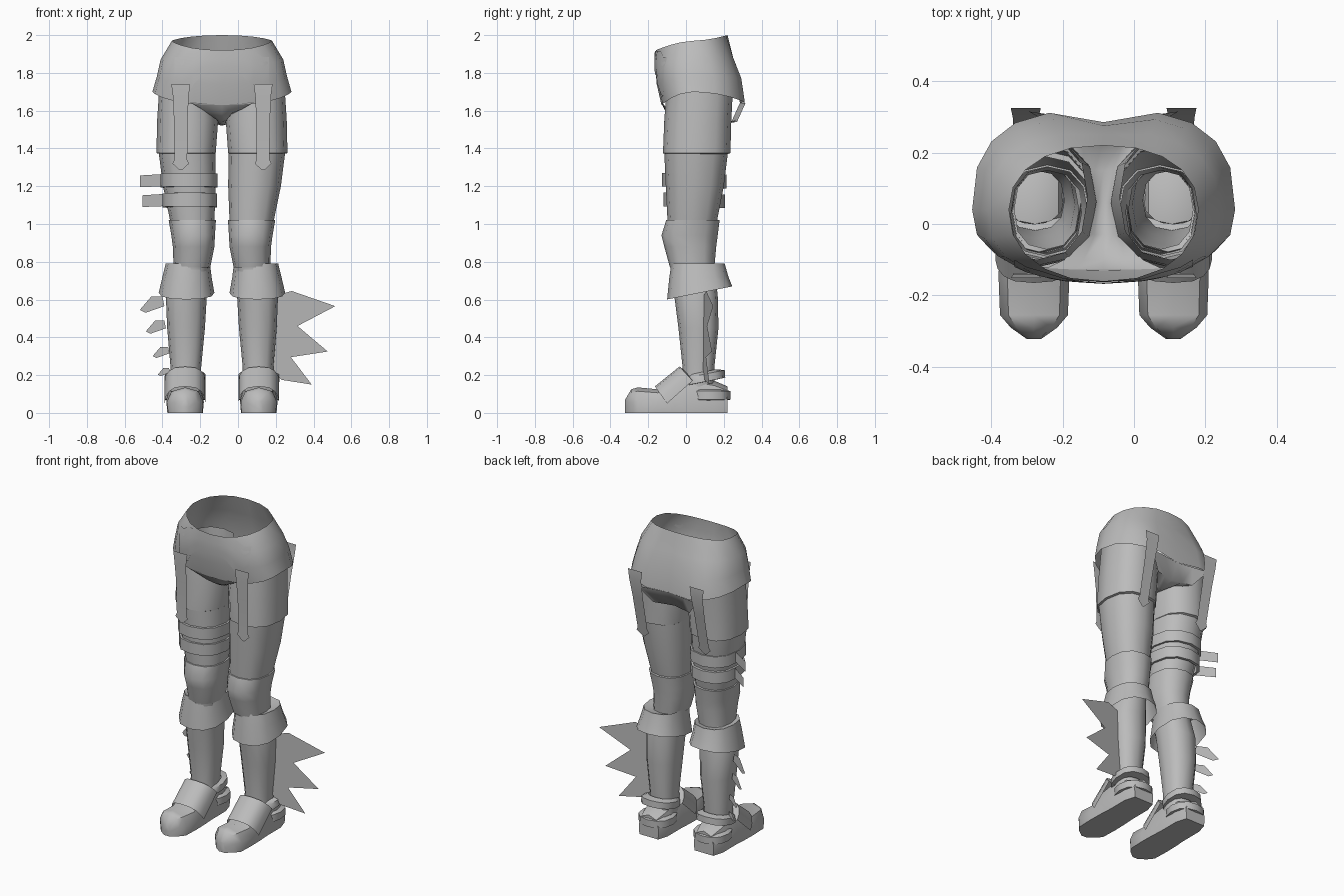
import bpy, bmesh, math
from mathutils import Vector
from mathutils.bvhtree import BVHTree

CX = -0.085                                   # body centre line
grey = bpy.data.materials.new("plain_grey")
grey.diffuse_color = (0.5, 0.5, 0.5, 1)


def make(name, verts, faces, angle=45):
    me = bpy.data.meshes.new(name)
    bm = bmesh.new()
    vs = [bm.verts.new(v) for v in verts]
    for f in faces:
        bm.faces.new([vs[i] for i in f])
    bmesh.ops.recalc_face_normals(bm, faces=bm.faces)
    bm.to_mesh(me)
    bm.free()
    ob = bpy.data.objects.new(name, me)
    bpy.context.collection.objects.link(ob)
    me.materials.append(grey)
    bpy.ops.object.select_all(action='DESELECT')
    ob.select_set(True)
    bpy.context.view_layer.objects.active = ob
    bpy.ops.object.shade_smooth_by_angle(angle=math.radians(angle))
    return ob


def grid(name, rows, closed=False, caps=False, angle=45):
    """Skin rows of equal length with quads."""
    n = len(rows[0])
    faces = []
    for r in range(len(rows) - 1):
        for i in range(n if closed else n - 1):
            j = (i + 1) % n
            faces.append((r * n + i, r * n + j, (r + 1) * n + j, (r + 1) * n + i))
    if caps:
        faces += [tuple(range(n)), tuple(range((len(rows) - 1) * n, len(rows) * n))]
    return make(name, [v for row in rows for v in row], faces, angle)


def spow(v, e):
    return math.copysign(abs(v) ** e, v)


def ring(s, z, u0, u1, y0, y1, tilt=0, n=12, e=0.85):
    """Rounded section between u0..u1 from the centre line and y0..y1."""
    out = []
    for i in range(n):
        a = 2 * math.pi * i / n
        y = (y0 + y1) / 2 + (y1 - y0) / 2 * spow(math.sin(a), e)
        u = (u0 + u1) / 2 + (u1 - u0) / 2 * spow(math.cos(a), e)
        out.append((CX + s * u, y, z + tilt * (y - (y0 + y1) / 2)))
    return out


def tube(name, s, rings, **kw):
    return grid(name, [ring(s, *r) for r in rings], closed=True, **kw)


def plate(name, pts):
    return make(name, pts, [tuple(range(len(pts)))])


# Pelvis shell: waist, hips and flared lower border
def pelvis_row(rx, y0, y1, zf, zs, zb, dent, e):
    row = []
    for i in range(20):
        a = 2 * math.pi * i / 20
        c, sn = spow(math.cos(a), e), spow(math.sin(a), e)
        y = 0.04 + ((y1 - 0.04) if sn > 0 else (0.04 - y0)) * sn
        if sn > 0:
            y -= dent * max(0, 1 - abs(c) / 0.45)
        z = zs + ((zb if sn > 0 else zf) - zs) * abs(math.sin(a)) ** 1.5
        row.append((CX + rx * c, y, z))
    return row


pelvis = grid("pelvis", [
    pelvis_row(0.265, -0.16, 0.22, 1.92, 1.97, 2.0, 0.0, 0.9),
    pelvis_row(0.325, -0.163, 0.26, 1.84, 1.87, 1.88, 0.01, 0.8),
    pelvis_row(0.345, -0.155, 0.305, 1.74, 1.78, 1.77, 0.03, 0.75),
    pelvis_row(0.368, -0.13, 0.325, 1.63, 1.70, 1.64, 0.04, 0.75)], closed=True)

# Crotch saddle: y, height, half width, edge lift
rows = []
for y, z, w, lift in [(-0.128, 1.635, 0.17, 0.01), (-0.10, 1.58, 0.11, 0.03),
                      (-0.03, 1.54, 0.05, 0.04), (0.06, 1.525, 0.035, 0.04),
                      (0.15, 1.52, 0.05, 0.03), (0.24, 1.54, 0.13, 0.0),
                      (0.285, 1.64, 0.21, 0.0)]:
    rows.append([(CX + w * t, y + (0.03 * abs(t) if y > 0.2 else 0), z + lift * t * t)
                 for t in (-1, -0.5, 0, 0.5, 1)])
grid("crotch", rows, angle=60)

# Front belt panel with an arched lower edge, laid on the pelvis
bm = bmesh.new()
bm.from_mesh(pelvis.data)
tree = BVHTree.FromBMesh(bm)


def skin(u, z, d):
    hit = tree.ray_cast(Vector((CX + u, -1 if d < 0 else 1, z)), Vector((0, -d, 0)))
    y = hit[0].y if hit[0] else d * 0.13
    return (CX + u, y + d * 0.005, z)


rows = []
for u, z in [(0.25, 1.74), (0.215, 1.70), (0.17, 1.70), (0.15, 1.74), (0.11, 1.78),
             (0.06, 1.792), (0, 1.792)]:
    rows.append([skin(u, 1.915 - 0.03 * (u > 0.2) + (z - 1.915) * t, -1)
                 for t in (0, 0.33, 0.66, 1)])
rows += [[(2 * CX - x, y, z) for x, y, z in r] for r in rows[-2::-1]]
grid("belt_panel", rows)
bm.free()

for s, side in ((1, "left"), (-1, "right")):
    # Hanging straps with pointed tips, front and back
    for d, name in ((-1, "front_strap"), (1, "back_strap")):
        rows = []
        for z, w in [(1.74, 0.05), (1.68, 0.042), (1.55, 0.036), (1.34, 0.034),
                     (1.32, 0.044), (1.285, 0.006)]:
            if d < 0:
                y = -0.143 + 0.02 * max(0, 1.6 - z) - 0.008 * (z > 1.6)
            else:
                y = 0.325 - 0.22 * max(0, 1.68 - z)
            rows.append([(CX + s * (0.218 + w * t), y, z) for t in (-1, 0, 1)])
        grid(f"{side}_{name}", rows)

    # Thigh sleeve, lower thigh, knee pad and shin
    tube(f"{side}_thigh_sleeve", s, [
        (1.75, 0.045, 0.33, -0.10, 0.25), (1.55, 0.02, 0.343, -0.115, 0.24),
        (1.375, 0.033, 0.347, -0.122, 0.235), (1.37, 0.04, 0.325, -0.11, 0.22)])
    tube(f"{side}_thigh", s, [
        (1.38, 0.035, 0.335, -0.115, 0.222), (1.2, 0.033, 0.312, -0.107, 0.20),
        (1.02, 0.04, 0.275, -0.098, 0.165)])
    tube(f"{side}_knee", s, [
        (1.022, 0.045, 0.27, -0.09, 0.16), (1.02, 0.032, 0.282, -0.105, 0.178),
        (0.94, 0.037, 0.268, -0.13, 0.168), (0.88, 0.04, 0.26, -0.115, 0.16),
        (0.77, 0.062, 0.256, -0.085, 0.15)])
    tube(f"{side}_shin", s, [
        (0.78, 0.065, 0.255, -0.08, 0.15), (0.62, 0.08, 0.297, -0.062, 0.168),
        (0.45, 0.09, 0.29, -0.04, 0.172), (0.24, 0.11, 0.272, -0.018, 0.15),
        (0.1, 0.11, 0.272, -0.02, 0.15)])

    # Flared boot cuff, open below
    tube(f"{side}_boot_cuff", s, [
        (0.775, 0.07, 0.25, -0.07, 0.15), (0.79, 0.063, 0.298, -0.078, 0.205),
        (0.72, 0.055, 0.315, -0.088, 0.225), (0.635, 0.04, 0.335, -0.1, 0.245, 0.2)])

    # Shoe with flat sole
    rows = []
    for y, w, h in [(-0.322, 0.02, 0.07), (-0.29, 0.065, 0.125), (-0.255, 0.095, 0.135),
                    (-0.15, 0.099, 0.125), (-0.06, 0.097, 0.18), (0.01, 0.092, 0.2),
                    (0.15, 0.092, 0.17), (0.22, 0.07, 0.14)]:
        rows.append([(CX + s * (0.195 + w * t), y, h * k) for t, k in
                     [(-0.95, 0), (-1, 0.45), (-0.75, 0.85), (0, 1),
                      (0.75, 0.85), (1, 0.45), (0.95, 0)]])
    grid(f"{side}_shoe", rows, closed=True, caps=True)

    # Instep guard wrapped over the foot
    rows = [[], [], []]
    for i in range(9):
        a = math.pi * i / 8
        k, x = math.sin(a), CX + s * (0.195 + 0.108 * spow(math.cos(a), 0.7))
        rows[0].append((x, -0.165 + 0.065 * (1 - k), 0.05 + 0.09 * k))
        rows[1].append((x, -0.035 + 0.07 * (1 - k), 0.17 + 0.075 * k))
        rows[2].append((CX + s * (0.195 + 0.08 * math.cos(a)), 0.0 + 0.05 * (1 - k),
                        0.15 + 0.07 * k))
    grid(f"{side}_instep_guard", rows)

    # Ankle and heel straps
    tube(f"{side}_ankle_strap", s, [
        (0.215, 0.11, 0.275, 0.0, 0.16, 0.2), (0.205, 0.088, 0.302, -0.01, 0.205, 0.2),
        (0.165, 0.088, 0.305, -0.01, 0.208, 0.2), (0.16, 0.11, 0.275, 0.0, 0.16, 0.2)])
    tube(f"{side}_heel_strap", s, [
        (0.125, 0.11, 0.28, 0.03, 0.2), (0.115, 0.088, 0.302, 0.02, 0.235),
        (0.07, 0.088, 0.302, 0.02, 0.235), (0.065, 0.11, 0.28, 0.03, 0.2)])

# Jagged shin fin on the left leg
fin = [(0.19, 0.62), (0.285, 0.645), (0.515, 0.565), (0.315, 0.46), (0.475, 0.325),
       (0.28, 0.295), (0.39, 0.15), (0.23, 0.175), (0.17, 0.24)]
plate("shin_fin", [(x, 0.105 + 0.16 * (x - 0.27), z) for x, z in fin])

# Small shin spikes on the right leg
for i, (x, z, k) in enumerate([(-0.40, 0.58, 1), (-0.39, 0.46, 0.82),
                               (-0.37, 0.325, 0.68), (-0.365, 0.22, 0.5)]):
    pts = [(0, 0.035), (-0.06, 0.035), (-0.12, -0.035), (-0.09, -0.05), (0.01, -0.015)]
    plate(f"shin_spike_{i + 1}", [(x + k * a, 0.085 - 0.5 * k * a, z + k * b) for a, b in pts])

# Right thigh bands with loose ends
for i, (z, grow) in enumerate([(1.23, 0.008), (1.125, 0.0)]):
    r = (0.025 - grow / 3, 0.316 + grow, -0.118 - grow, 0.207 + grow, -0.03)
    inner = (0.04, 0.30, -0.10, 0.19, -0.03)
    tube(f"thigh_band_{i + 1}", -1, [(z + 0.037, *inner), (z + 0.036, *r),
                                     (z - 0.036, *r), (z - 0.037, *inner)])
    tip = -0.52 + 0.015 * i
    plate(f"band_end_{i + 1}", [(-0.38, 0.06, z + 0.035), (tip, 0.14, z + 0.027),
                                (tip, 0.14, z - 0.035), (-0.38, 0.06, z - 0.03)])
